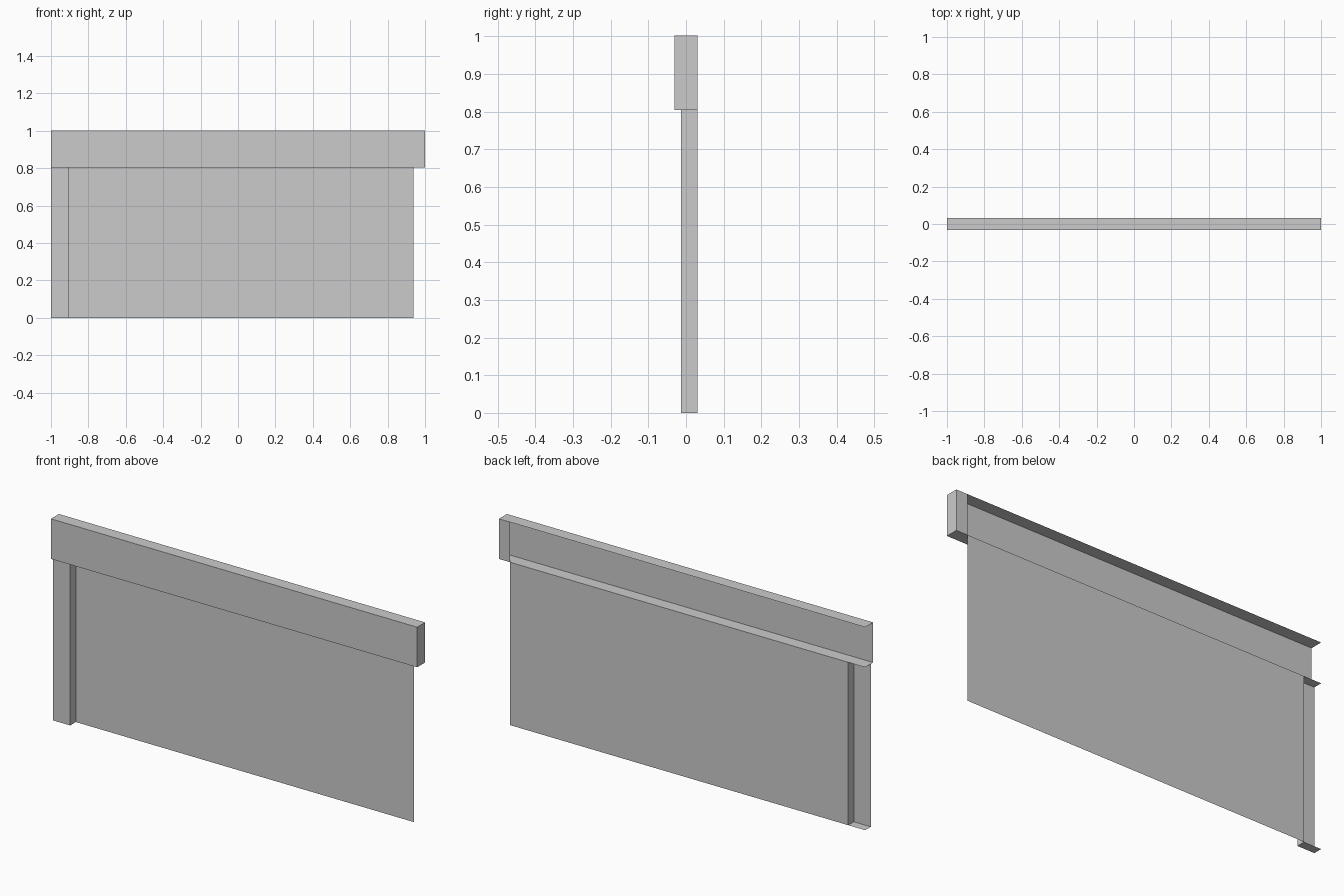
import bpy, bmesh
from mathutils import Vector

if "Cube" in bpy.data.objects:
    bpy.data.objects.remove(bpy.data.objects["Cube"])

FRONT, BACK, LEFT = Vector((0, -1, 0)), Vector((0, 1, 0)), Vector((-1, 0, 0))
TOP, BOTTOM, RIGHT = Vector((0, 0, 1)), Vector((0, 0, -1)), Vector((1, 0, 0))

Y_FRONT, Y_BACK = -0.031, 0.031
Y_POST = -0.013
X_POST, X_PANEL = -0.907, 0.939
Z_BEAM, Z_TOP = 0.804, 1.002


def shell(name, lo, hi, keep):
    """Box between two corners, keeping only the faces that point in the given directions."""
    lo, hi = Vector(lo), Vector(hi)
    bm = bmesh.new()
    bmesh.ops.create_cube(bm, size=1)
    bm.normal_update()
    drop = [f for f in bm.faces if all(f.normal.dot(d) < 0.9 for d in keep)]
    bmesh.ops.delete(bm, geom=drop, context='FACES')
    for v in bm.verts:
        v.co = Vector([(lo[i] + hi[i]) / 2 + v.co[i] * (hi[i] - lo[i]) for i in range(3)])
    mesh = bpy.data.meshes.new(name)
    bm.to_mesh(mesh)
    bm.free()
    obj = bpy.data.objects.new(name, mesh)
    bpy.context.collection.objects.link(obj)
    return obj


# Top beam: hollow channel, open at the back and left end
shell("top_beam", (-1, Y_FRONT, Z_BEAM), (1, Y_BACK, Z_TOP), [FRONT, TOP, BOTTOM, RIGHT])

# Short return closing the back of the beam's right end
shell("beam_end_return", (X_PANEL, Y_FRONT, Z_BEAM), (1, Y_BACK, Z_TOP), [BACK])

# Left post: front, inner side and foot only
shell("left_post", (-1, Y_POST, 0), (X_POST, Y_BACK, Z_BEAM), [FRONT, RIGHT, BOTTOM])

# Wall panel: single sheet on the back plane, facing front
shell("wall_panel", (X_POST, Y_BACK, 0), (X_PANEL, Y_BACK + 0.01, Z_BEAM), [FRONT])
